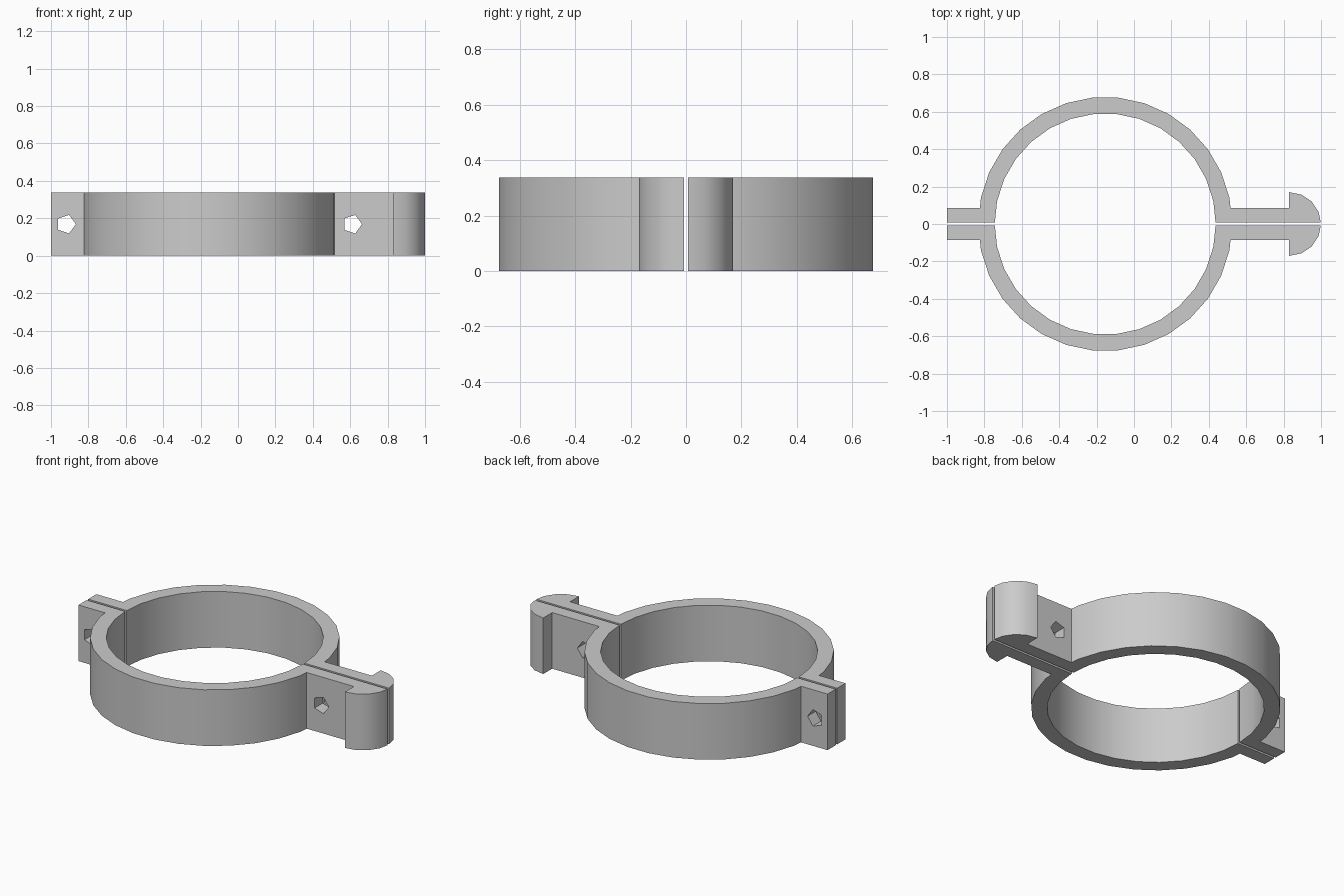
import bpy, bmesh
from math import sin, cos, tau

cube = bpy.data.objects.get("Cube")
if cube:
    bpy.data.objects.remove(cube)

HEIGHT = 0.337
GAP = 0.007          # half of the split between the two halves
FLANGE = 0.085       # outer face of the bolt flanges
RING_X, OUTER, INNER = -0.154, 0.679, 0.591
KNOB_X, KNOB_R = 0.83, 0.17
HOLE_OFFSET, HOLE_R = 0.765, 0.052

grey = bpy.data.materials.new("plain grey")
grey.use_nodes = True
colour = (0.6, 0.6, 0.6, 1)
grey.diffuse_color = colour
grey.node_tree.nodes["Principled BSDF"].inputs["Base Color"].default_value = colour


def arc(cx, r, sides, cut):
    """Upper part of a regular polygon, right to left, trimmed at y = cut."""
    pts = [(cx + r * cos(tau * i / sides), r * sin(tau * i / sides))
           for i in range(sides // 2 + 1)]
    out = []
    for (x0, y0), (x1, y1) in zip(pts, pts[1:]):
        if y0 > cut:
            out.append((x0, y0))
        if (y0 - cut) * (y1 - cut) < 0:
            t = (cut - y0) / (y1 - y0)
            out.append((x0 + t * (x1 - x0), cut))
    return out


def prism(name, outlines, direction):
    """Extrude closed 3D outlines along a direction into one object."""
    bm = bmesh.new()
    for outline in outlines:
        face = bm.faces.new([bm.verts.new(p) for p in outline])
        res = bmesh.ops.extrude_face_region(bm, geom=[face], use_keep_orig=True)
        verts = [g for g in res["geom"] if isinstance(g, bmesh.types.BMVert)]
        bmesh.ops.translate(bm, verts=verts, vec=direction)
    bmesh.ops.recalc_face_normals(bm, faces=bm.faces)
    mesh = bpy.data.meshes.new(name)
    bm.to_mesh(mesh)
    bm.free()
    obj = bpy.data.objects.new(name, mesh)
    bpy.context.collection.objects.link(obj)
    mesh.materials.append(grey)
    return obj


# Outline of one half: flange, ring, flange, half-round grip, inner bore
knob = [p for p in arc(KNOB_X, KNOB_R, 16, GAP) if p[0] > KNOB_X - 0.001]
profile = ([(-1, GAP), (-1, FLANGE)]
           + arc(RING_X, OUTER, 30, FLANGE)[::-1]
           + [(KNOB_X, FLANGE)]
           + knob[::-1]
           + arc(RING_X, INNER, 30, GAP))

# Five-sided bolt holes through both flanges
holes = [[(RING_X + side * HOLE_OFFSET + HOLE_R * cos(tau * i / 5), -0.3,
           HEIGHT / 2 + HOLE_R * sin(tau * i / 5)) for i in range(5)]
         for side in (-1, 1)]
cutter = prism("bolt_hole_cutter", holes, (0, 0.6, 0))
cutter.hide_render = True

# Back and front clamp halves
for name, sign in (("clamp_half_back", 1), ("clamp_half_front", -1)):
    half = prism(name, [[(x, sign * y, 0) for x, y in profile]], (0, 0, HEIGHT))
    mod = half.modifiers.new("bolt_holes", 'BOOLEAN')
    mod.object = cutter
    mod.solver = 'EXACT'
    bpy.ops.object.select_all(action='DESELECT')
    half.select_set(True)
    bpy.context.view_layer.objects.active = half
    bpy.ops.object.modifier_apply(modifier=mod.name)
    bpy.ops.object.shade_smooth_by_angle(angle=0.52)

bpy.data.objects.remove(cutter)
